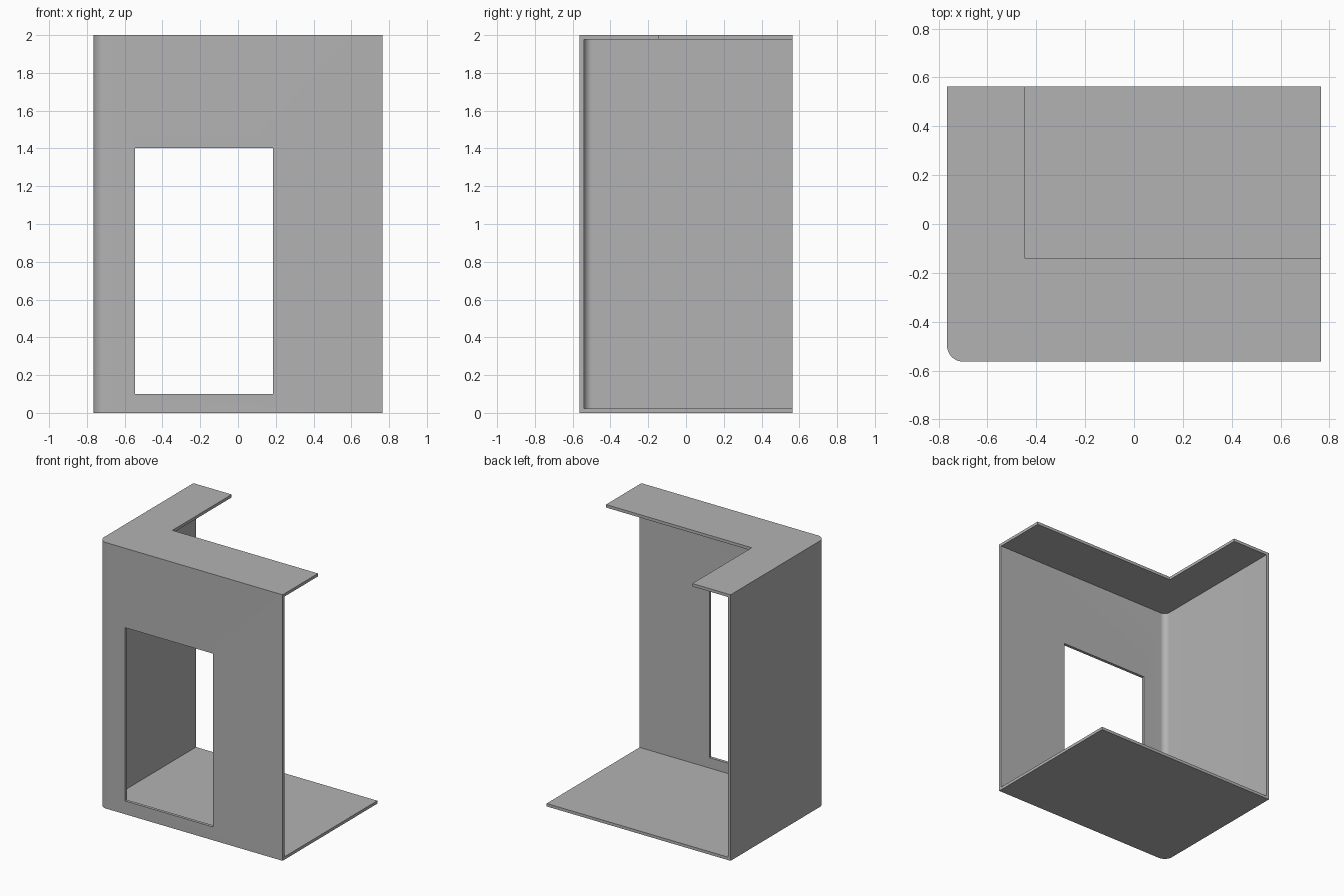
import bpy, bmesh
from math import pi, sin, cos, radians

if "Cube" in bpy.data.objects:
    bpy.data.objects.remove(bpy.data.objects["Cube"], do_unlink=True)

W, D, H = 0.765, 0.563, 2.0   # half width, half depth, height
T, R = 0.022, 0.065           # sheet thickness, outer corner radius

grey = bpy.data.materials.new("plain grey")
grey.use_nodes = True
colour = (0.45, 0.45, 0.45, 1)
grey.diffuse_color = colour
grey.node_tree.nodes["Principled BSDF"].inputs["Base Color"].default_value = colour


def block(name, x0, x1, y0, y1, z0, z1, radius=0, steps=12):
    """Upright block whose right front corner may be rounded."""
    pts = [(x1, y0), (x1, y1), (x0, y1)]
    if radius:
        for i in range(steps + 1):
            a = pi + i * pi / 2 / steps
            pts.append((x0 + radius + radius * cos(a), y0 + radius + radius * sin(a)))
    else:
        pts.append((x0, y0))
    bm = bmesh.new()
    face = bm.faces.new([bm.verts.new((x, y, z0)) for x, y in pts])
    top = bmesh.ops.extrude_face_region(bm, geom=[face])["geom"]
    bmesh.ops.translate(bm, vec=(0, 0, z1 - z0),
                        verts=[v for v in top if isinstance(v, bmesh.types.BMVert)])
    bmesh.ops.recalc_face_normals(bm, faces=bm.faces)
    mesh = bpy.data.meshes.new(name)
    bm.to_mesh(mesh)
    bm.free()
    mesh.materials.append(grey)
    obj = bpy.data.objects.new(name, mesh)
    bpy.context.collection.objects.link(obj)
    return obj


# Folded shell: floor, front wall, side wall and roof
shell = block("shell", -W, W, -D, D, 0, H, R)

# Hollow interior, doorway and roof notch
cutters = [
    block("interior_cutter", -W + T, W + 1, -D + T, D + 1, T, H - T, R - T),
    block("doorway_cutter", -0.545, 0.185, -D - 0.2, -D + 0.2, 0.1, 1.403),
    block("roof_notch_cutter", -0.447, W + 1, -0.142, D + 1, H - 0.2, H + 0.2),
]
bpy.context.view_layer.objects.active = shell
for cutter in cutters:
    cutter.hide_render = True
    mod = shell.modifiers.new(cutter.name, "BOOLEAN")
    mod.operation = "DIFFERENCE"
    mod.solver = "EXACT"
    mod.object = cutter
    bpy.ops.object.modifier_apply(modifier=mod.name)
    bpy.data.objects.remove(cutter, do_unlink=True)

# Smooth only the rounded corner
bpy.ops.object.select_all(action="DESELECT")
shell.select_set(True)
bpy.ops.object.shade_smooth_by_angle(angle=radians(30))
